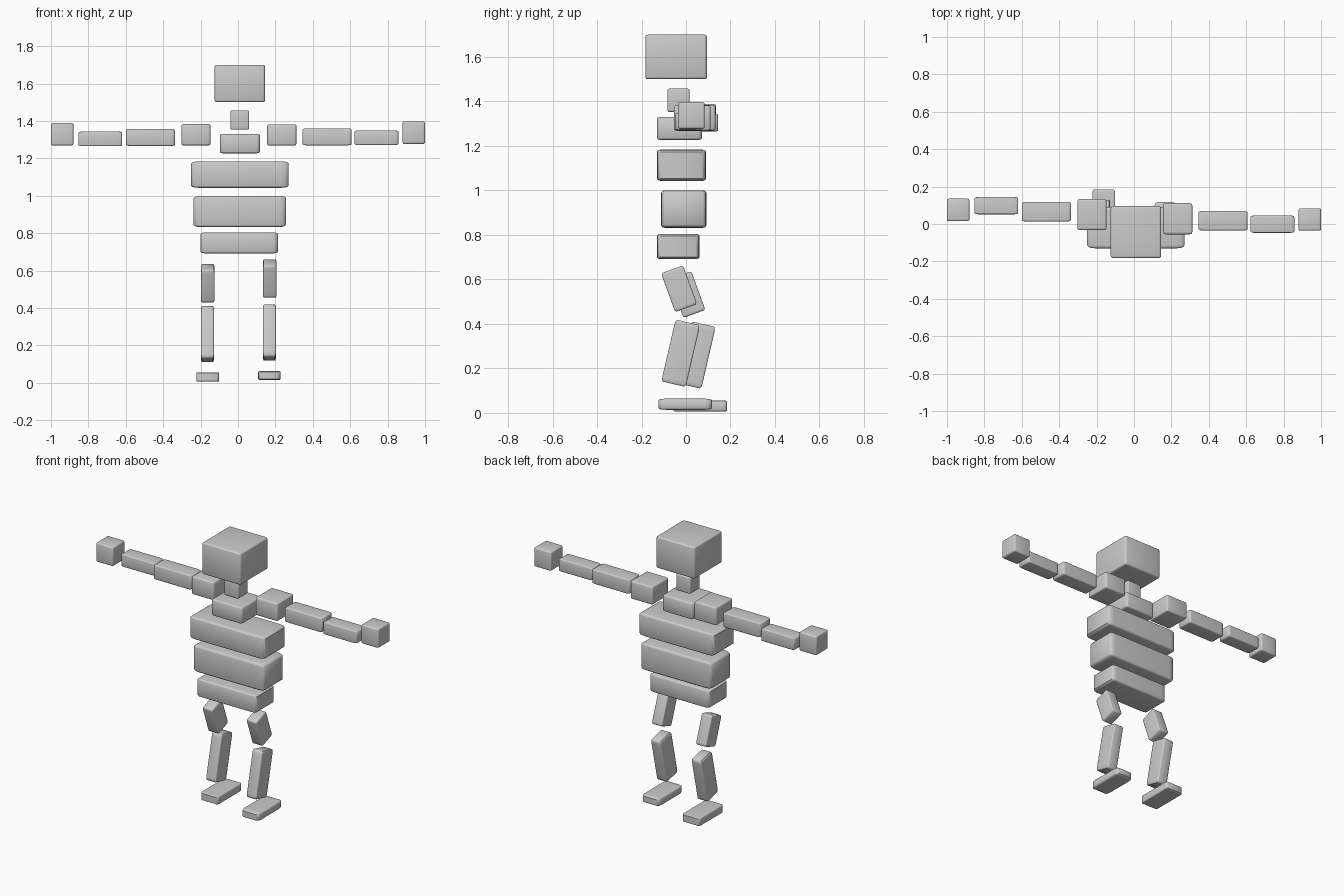
import bpy
import bmesh
import math
from mathutils import Matrix, Vector

if "Cube" in bpy.data.objects:
    bpy.data.objects.remove(bpy.data.objects["Cube"], do_unlink=True)

GREY = (0.6, 0.6, 0.6, 1.0)
grey = bpy.data.materials.new("plain_grey")
grey.use_nodes = True
grey.diffuse_color = GREY
grey.node_tree.nodes["Principled BSDF"].inputs["Base Color"].default_value = GREY


def block(name, centre, size, tilt=0, rounding=0.08):
    """Rounded unit cube, stretched to size so its rounding stretches too."""
    bm = bmesh.new()
    bmesh.ops.create_cube(bm, size=1)
    bmesh.ops.bevel(bm, geom=bm.edges[:], offset=rounding, segments=3,
                    profile=0.5, affect='EDGES')
    bmesh.ops.scale(bm, vec=Vector(size), verts=bm.verts)
    bmesh.ops.rotate(bm, cent=(0, 0, 0), verts=bm.verts,
                     matrix=Matrix.Rotation(math.radians(tilt), 3, 'X'))
    mesh = bpy.data.meshes.new(name)
    bm.to_mesh(mesh)
    bm.free()
    mesh.materials.append(grey)
    obj = bpy.data.objects.new(name, mesh)
    obj.location = centre
    bpy.context.collection.objects.link(obj)
    bpy.ops.object.select_all(action='DESELECT')
    obj.select_set(True)
    bpy.context.view_layer.objects.active = obj
    bpy.ops.object.shade_smooth_by_angle(angle=math.radians(40))
    return obj


# Head and torso, stacked along the spine
block("head", (0.01, -0.044, 1.60), (0.27, 0.278, 0.20), rounding=0.05)
block("neck", (0.01, -0.034, 1.405), (0.10, 0.10, 0.104))
block("collar", (0.01, -0.029, 1.279), (0.214, 0.202, 0.104))
block("chest", (0.01, -0.02, 1.113), (0.522, 0.22, 0.141))
block("waist", (0.01, -0.01, 0.916), (0.494, 0.204, 0.168))
block("pelvis", (0.007, -0.035, 0.748), (0.414, 0.19, 0.113))

# Arm parts: size, then left and right centres (the pose is slightly turned)
arms = {
    "shoulder": ((0.156, 0.166, 0.114), (0.234, 0.028, 1.325), (-0.225, 0.05, 1.326)),
    "upper_arm": ((0.262, 0.105, 0.091), (0.476, 0.018, 1.315), (-0.468, 0.066, 1.312)),
    "forearm": ((0.234, 0.092, 0.078), (0.74, -0.001, 1.31), (-0.736, 0.098, 1.304)),
    "hand": ((0.12, 0.12, 0.12), (0.94, 0.024, 1.337), (-0.94, 0.075, 1.329)),
}
# Leg parts: size, left and right centres, forward tilt
legs = {
    "thigh": ((0.072, 0.105, 0.185), (0.17, -0.031, 0.558), (-0.162, 0.006, 0.532), 20),
    "shin": ((0.07, 0.113, 0.285), (0.168, -0.024, 0.268), (-0.163, 0.046, 0.26), -13),
    "foot": ((0.121, 0.241, 0.05), (0.168, -0.004, 0.039), (-0.162, 0.064, 0.031), 0),
}
for part, (size, left, right, *tilt) in {**arms, **legs}.items():
    angle = tilt[0] if tilt else 0
    block("left_" + part, left, size, angle, 0.14 if part == "foot" else 0.08)
    block("right_" + part, right, size, angle)
